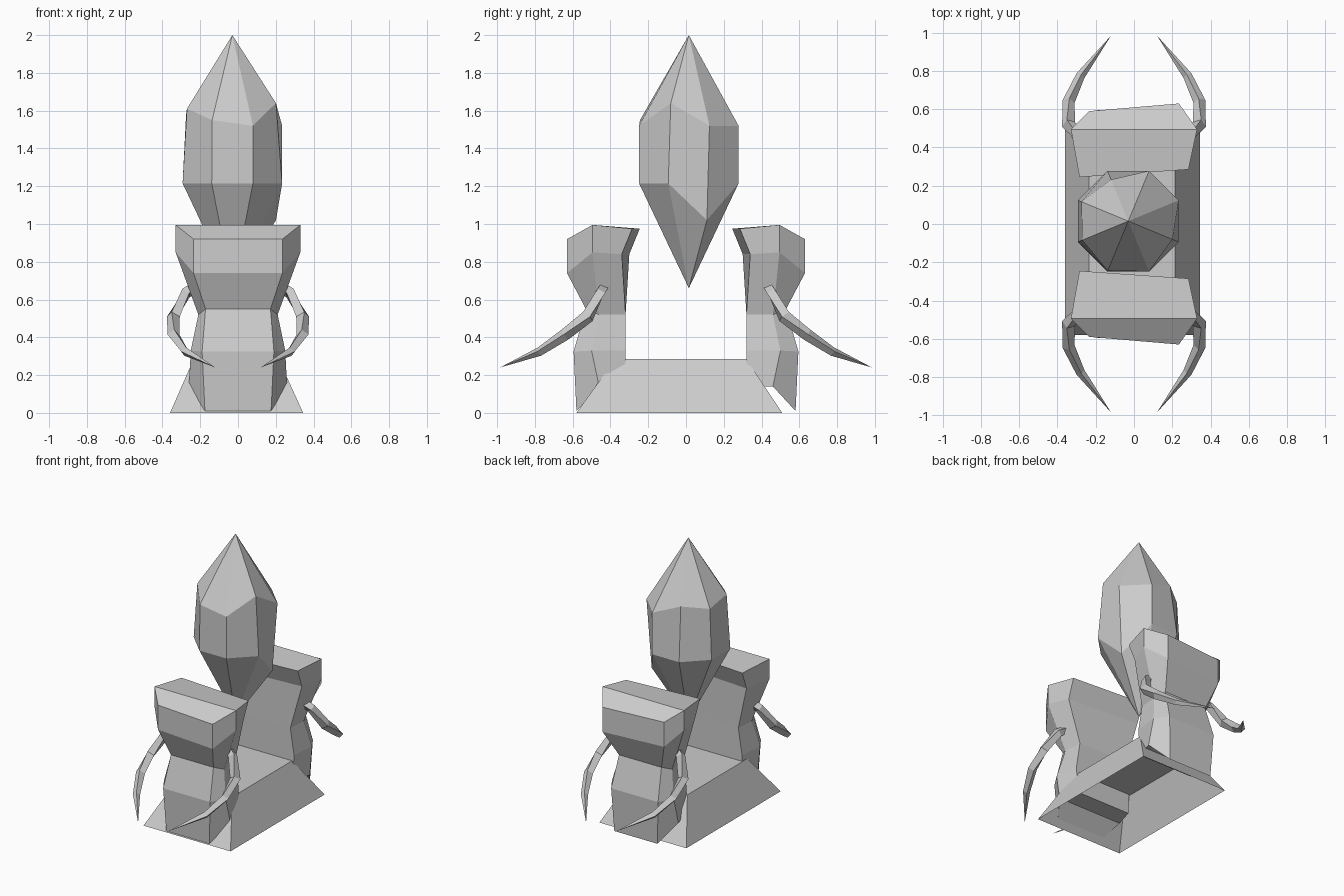
import bpy, bmesh, math
from mathutils import Vector

cube = bpy.data.objects.get("Cube")
if cube:
    bpy.data.objects.remove(cube, do_unlink=True)

# Single stone colour
stone = bpy.data.materials.new("grey_stone")
stone.use_nodes = True
GREY = (0.6, 0.6, 0.6, 1)
stone.diffuse_color = GREY
stone.node_tree.nodes["Principled BSDF"].inputs["Base Color"].default_value = GREY


def loft(name, rings, caps=()):
    """Join rings of points; one-point rings become tips. caps = (ring, corner indices)."""
    bm = bmesh.new()
    rows = [[bm.verts.new(p) for p in ring] for ring in rings]
    for a, b in zip(rows, rows[1:]):
        n = max(len(a), len(b))
        for i in range(n):
            j = (i + 1) % n
            quad = [a[i % len(a)], a[j % len(a)], b[j % len(b)], b[i % len(b)]]
            bm.faces.new(list(dict.fromkeys(quad)))
    for ring, corners in caps:
        bm.faces.new([rows[ring][c] for c in corners])
    bmesh.ops.recalc_face_normals(bm, faces=bm.faces)
    mesh = bpy.data.meshes.new(name)
    bm.to_mesh(mesh)
    bm.free()
    mesh.materials.append(stone)
    obj = bpy.data.objects.new(name, mesh)
    bpy.context.collection.objects.link(obj)
    return obj


def rect(x0, x1, y0, y1, z):
    return [(x0, y0, z), (x1, y0, z), (x1, y1, z), (x0, y1, z)]


# Sloped base, open underneath
loft("base", [rect(-0.36, 0.345, -0.58, 0.51, 0), rect(-0.235, 0.215, -0.375, 0.32, 0.285)],
     [(1, (0, 1, 2, 3))])

# Pillars: each level has an outer, a side and an inner corner, repeated on both sides
LEVELS = [
    ((0.175, 0.58, 0.01), (0.26, 0.46, 0.14), (0.22, 0.32, 0.14)),
    ((0.19, 0.595, 0.325), (0.25, 0.5, 0.33), (0.23, 0.32, 0.33)),
    ((0.172, 0.53, 0.55), (0.21, 0.46, 0.52), (0.2, 0.32, 0.52)),
    ((0.235, 0.61, 0.74), (0.33, 0.495, 0.85), (0.28, 0.32, 0.84)),
    ((0.235, 0.61, 0.92), (0.33, 0.495, 0.995), (0.285, 0.265, 0.975)),
]


def pillar(name, sy):
    rings = []
    for k, level in enumerate(LEVELS):
        ring = []
        for sx, part in ((-1, 0), (1, 0), (1, 1), (1, 2), (-1, 2), (-1, 1)):
            x, y, z = level[part]
            skew = 0.02 * sx if k > 2 and part != 1 else 0
            ring.append((sx * x, sy * (y + skew), z))
        rings.append(ring)
    split = ((0, 1, 2, 5), (5, 2, 3, 4))
    loft(name, rings, [(r, c) for r in (0, len(rings) - 1) for c in split])


# Curved horns with a tapering four-sided section
PATH = [Vector(p) for p in ((0.2, 0.43, 0.68), (0.275, 0.455, 0.635), (0.342, 0.52, 0.51),
                            (0.342, 0.64, 0.415), (0.28, 0.775, 0.325), (0.12, 0.985, 0.24))]
WIDTH = (0.03, 0.032, 0.036, 0.032, 0.024)


def horn(name, sx, sy):
    rings = []
    for i, r in enumerate(WIDTH):
        along = (PATH[i + 1] - PATH[max(i - 1, 0)]).normalized()
        side = along.cross(Vector((0, 0, 1))).normalized()
        up = side.cross(along)
        rings.append([PATH[i] + d * r for d in (side, up, -side, -up)])
    rings.append([PATH[-1]])
    rings = [[(sx * p.x, sy * p.y, p.z) for p in ring] for ring in rings]
    loft(name, rings, [(0, (0, 1, 2, 3))])


for end, sy in (("front", -1), ("back", 1)):
    pillar(end + "_pillar", sy)
    for side, sx in (("left", 1), ("right", -1)):
        horn(f"{end}_{side}_horn", sx, sy)

# Floating crystal: irregular eight-sided rings of (radius, height)
CX, CY, R = -0.03, 0.015, 0.285
upper = [(R, 1.52)] * 8
upper[3], upper[4] = (0.225, 1.6), (0.26, 1.6)
upper[5], upper[7] = (0.23, 1.56), (0.25, 1.64)
upper[4], upper[5] = (0.26, 1.61), (0.28, 1.55)
upper[2] = (0.235, 1.6)
upper[3] = (0.265, 1.58)
lower = [(R, 1.215)] * 8
lower[0] = (0.25, 1.02)


def crystal_ring(spec):
    ring = []
    for i, (r, z) in enumerate(spec):
        a = math.radians(22.5 + 45 * i)
        ring.append((CX + r * math.cos(a), CY + r * math.sin(a), z))
    return ring


loft("crystal", [[(CX, CY, 0.66)], crystal_ring(lower), crystal_ring(upper), [(CX, CY, 2)]])
